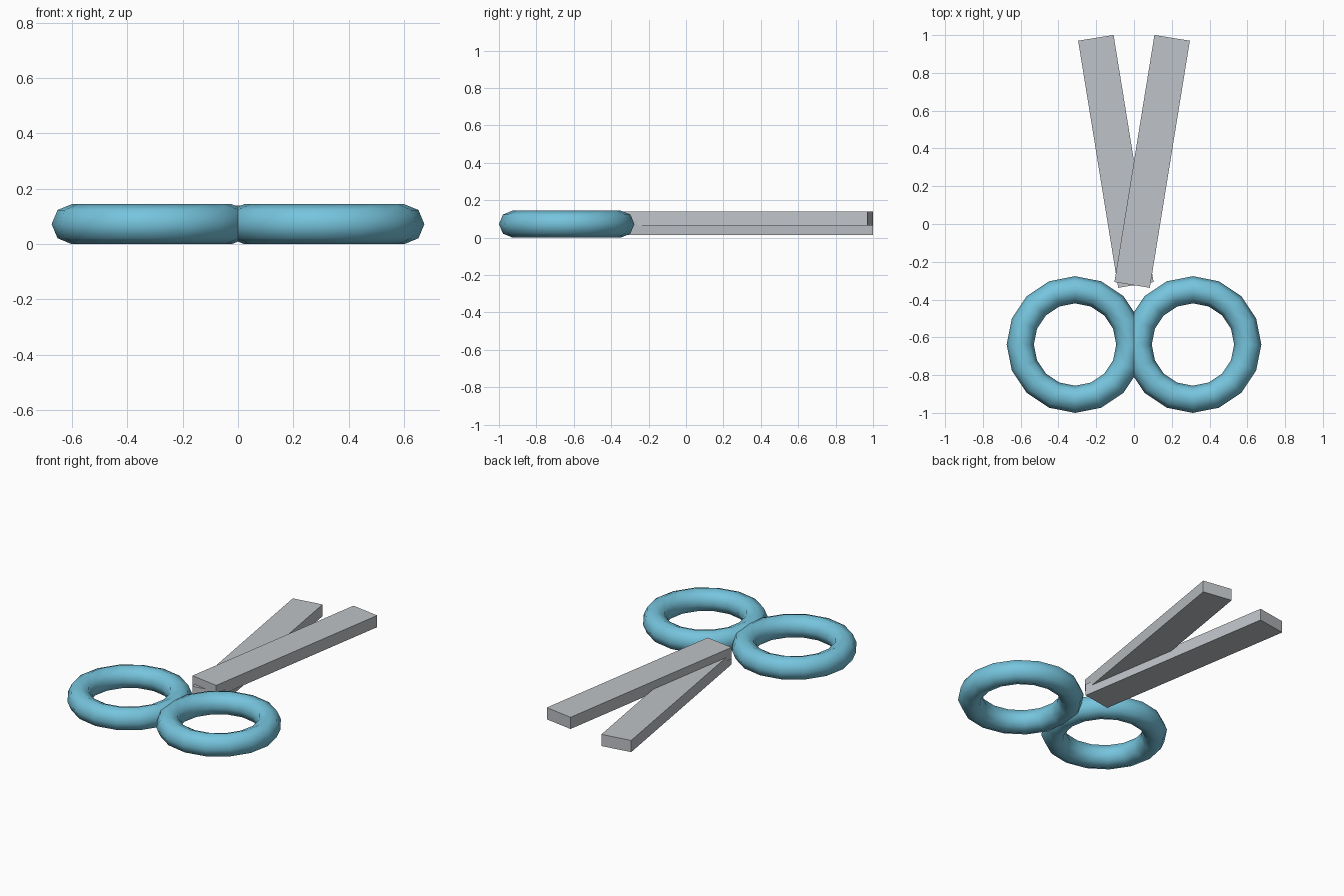
import bpy
import math

cube = bpy.data.objects.get("Cube")
if cube:
    bpy.data.objects.remove(cube, do_unlink=True)


def make_material(name, rgb, metallic=0.0):
    mat = bpy.data.materials.new(name)
    mat.use_nodes = True
    color = (*rgb, 1.0)
    mat.diffuse_color = color
    mat.node_tree.nodes["Principled BSDF"].inputs["Base Color"].default_value = color
    return mat


handle_blue = make_material("handle blue", (0.18, 0.55, 0.72))
blade_grey = make_material("blade grey", (0.52, 0.54, 0.57))


def add_handle(name, side):
    # Chunky finger ring, touching its twin at the centre line
    bpy.ops.mesh.primitive_torus_add(
        major_segments=16, minor_segments=8,
        major_radius=0.29, minor_radius=0.072,
        location=(side * 0.312, -0.638, 0.072))
    ring = bpy.context.object
    ring.name = name
    ring.data.materials.append(handle_blue)
    bpy.ops.object.shade_smooth()


def add_blade(name, side, bottom):
    # Plain bar, splayed outward towards the tip
    thickness = 0.074
    bpy.ops.mesh.primitive_cube_add(
        size=1, location=(side * 0.096, 0.3315, bottom + thickness / 2),
        rotation=(0, 0, -side * math.radians(9.2)))
    blade = bpy.context.object
    blade.name = name
    blade.scale = (0.19, 1.325, thickness)
    blade.data.materials.append(blade_grey)


# Left blade rides above the right one
for label, side, bottom in (("left", 1, 0.065), ("right", -1, 0.015)):
    add_handle(label + "_handle", side)
    add_blade(label + "_blade", side, bottom)
